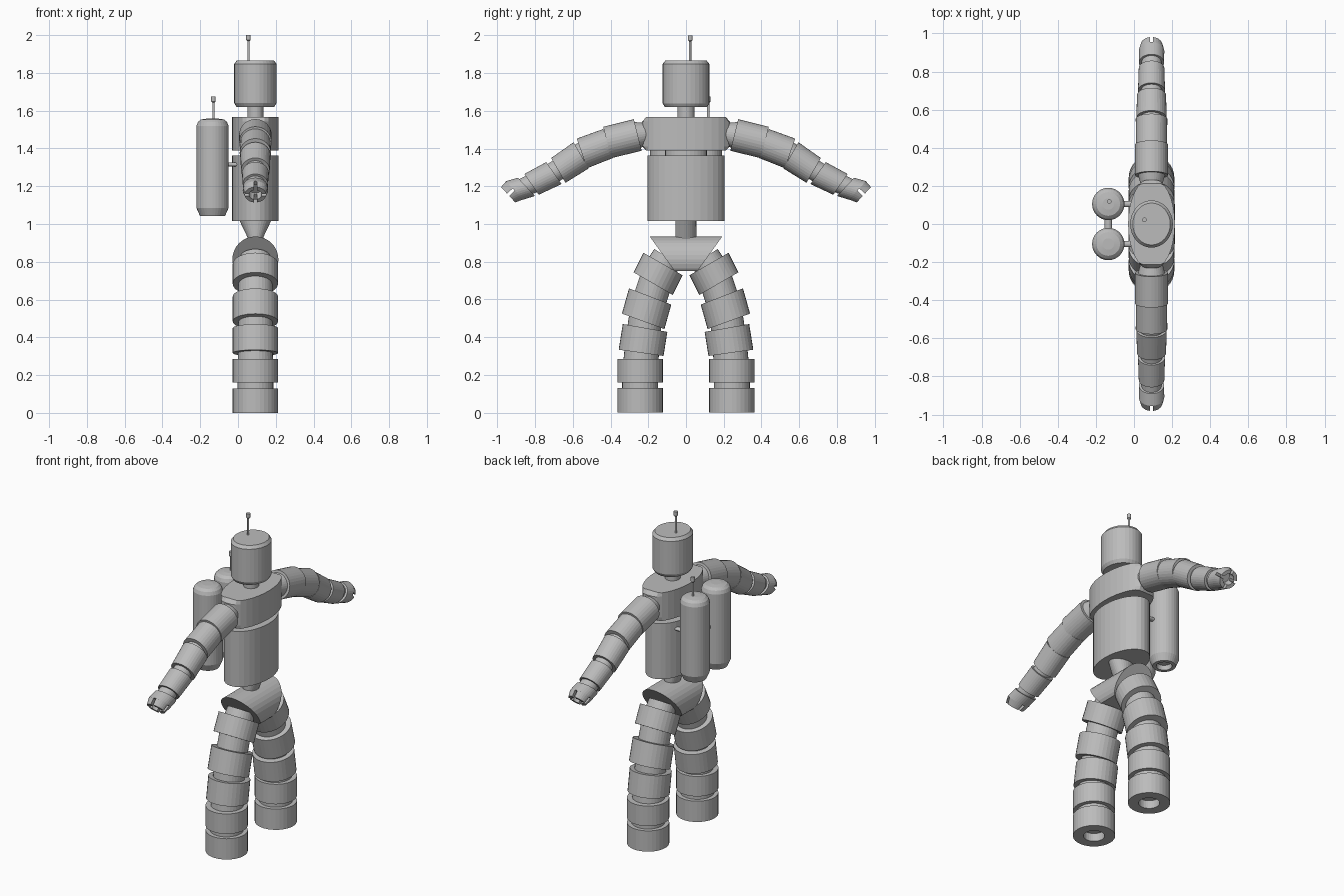
import bpy, bmesh, math
from mathutils import Vector, Matrix

if "Cube" in bpy.data.objects:
    bpy.data.objects.remove(bpy.data.objects["Cube"])

N = 32          # sides of every round part
CX = 0.092      # body axis in x (the figure looks along +x)

grey = bpy.data.materials.new("plain_grey")
grey.diffuse_color = (0.5, 0.5, 0.5, 1)
grey.use_nodes = True
grey.node_tree.nodes["Principled BSDF"].inputs["Base Color"].default_value = grey.diffuse_color


def loft(name, rings):
    """Skin a list of point rings and cap both ends."""
    bm = bmesh.new()
    vs = [[bm.verts.new(p) for p in r] for r in rings]
    for a, b in zip(vs, vs[1:]):
        for i in range(len(a)):
            j = (i + 1) % len(a)
            bm.faces.new((a[i], a[j], b[j], b[i]))
    bm.faces.new(vs[0])
    bm.faces.new(vs[-1])
    bmesh.ops.recalc_face_normals(bm, faces=bm.faces[:])
    me = bpy.data.meshes.new(name)
    bm.to_mesh(me)
    bm.free()
    me.materials.append(grey)
    ob = bpy.data.objects.new(name, me)
    bpy.context.collection.objects.link(ob)
    return ob


def ring(c, u, v):
    c, u, v = Vector(c), Vector(u), Vector(v)
    return [c + u * math.cos(2 * math.pi * i / N) + v * math.sin(2 * math.pi * i / N)
            for i in range(N)]


def column(name, x, y, prof):
    """Upright part; profile rows are (z, radius x, radius y)."""
    return loft(name, [ring((x, y, z), (rx, 0, 0), (0, ry, 0)) for z, rx, ry in prof])


def limb(name, s, rows):
    """Limb part on side s; rows are (y, z, radius, ring tilt in degrees)."""
    rings = []
    for y, z, r, t in rows:
        t = math.radians(t)
        rings.append(ring((CX, s * y, z), (r, 0, 0), (0, s * r * math.cos(t), r * math.sin(t))))
    return loft(name, rings)


# head, neck and aerial
column("head", CX, 0, [(1.62, .10, .112), (1.64, .112, .124), (1.848, .112, .124), (1.866, .098, .11)])
column("neck", CX, 0, [(1.55, .043, .045), (1.63, .043, .045)])


def aerial(name, x, y, z0, z1):
    column(name, x, y, [(z0, .006, .006), (z1 - .032, .006, .006), (z1 - .026, .012, .012), (z1, .012, .012)])


aerial("head_aerial", .055, .022, 1.85, 2.0)

# chest: ellipse with cut-off ends where the arms join
chest = []
for z, cut in ((1.39, .212), (1.412, .232), (1.543, .232), (1.566, .212)):
    chest.append([Vector((p.x, max(-cut, min(cut, p.y)), z))
                  for p in ring((CX, 0, z), (.123, 0, 0), (0, .243, 0))])
loft("chest", chest)
column("spine", CX, 0, [(1.35, .08, .11), (1.40, .08, .11)])
column("torso", CX, 0, [(1.015, .123, .204), (1.362, .123, .204)])
column("waist", CX, 0, [(.90, .04, .056), (.93, .042, .056), (1.02, .085, .056)])

# pelvis: lying cylinder with slanted ends and a flat underside
pelvis = []
for s in (-1, 1):
    pts = []
    for p in ring((CX, 0, .812), (.122, 0, 0), (0, 0, .122)):
        z = max(.75, p.z)
        pts.append(Vector((p.x, s * (.06 + (z - .75) * .72), z)))
    pelvis.append(pts)
loft("pelvis", pelvis)

LEG = [  # top and bottom ring of each leg band: y, z, tilt
    ((.122, .788, 30), (.174, .684, 30)),
    ((.190, .616, 21), (.227, .484, 20)),
    ((.217, .449, 10), (.238, .317, 8)),
    ((.243, .285, 0), (.243, .160, 0)),
]
ARM = [  # inner and outer ring of each arm band: y, z, radius, lean
    ((.256, 1.472, .086), (.418, 1.432, .086), 14),
    ((.412, 1.427, .081), (.552, 1.374, .083), 19),
    ((.556, 1.364, .080), (.677, 1.284, .076), 30),
    ((.700, 1.270, .071), (.819, 1.210, .067), 35),
]

for s, side in ((-1, "right"), (1, "left")):
    # leg bands, foot with a recess, and inner tube
    for k, (a, b) in enumerate(LEG):
        limb(f"{side}_leg_band_{k + 1}", s, [(a[0], a[1], .12, a[2]), (b[0], b[1], .12, b[2])])
    limb(f"{side}_foot", s, [(.243, .13, .12, 0), (.243, 0, .12, 0), (.243, 0, .06, 0), (.243, .05, .06, 0)])
    limb(f"{side}_leg_tube", s, [(.10, .825, .08, 32), (.148, .735, .09, 30), (.208, .55, .09, 20),
                                 (.23, .385, .09, 8), (.243, .22, .095, 0), (.243, .10, .095, 0)])
    # arm bands and inner tube
    for k, (a, b, lean) in enumerate(ARM):
        limb(f"{side}_arm_band_{k + 1}", s, [(*a, 90 - lean), (*b, 90 - lean)])
    limb(f"{side}_arm_tube", s, [(.20, 1.48, .055, 82), (.262, 1.471, .072, 76), (.41, 1.434, .062, 74),
                                 (.55, 1.372, .062, 66), (.69, 1.28, .055, 57), (.80, 1.22, .054, 53),
                                 (.87, 1.19, .052, 48)])
    # hand: hollow grip split into four fingers
    a = math.radians(43)
    d = Vector((0, s * math.cos(a), -math.sin(a)))
    up = Vector((0, s * math.sin(a), math.cos(a)))
    hand = limb(f"{side}_hand", s, [(.846, 1.197, .066, 47), (.909, 1.178, .067, 47), (.943, 1.155, .056, 47),
                                    (.943, 1.155, .034, 47), (.906, 1.189, .034, 47)])
    for k, (wx, wp) in enumerate(((.016, .2), (.2, .016))):
        c = Vector((CX, s * .943, 1.155)) + d * .01
        u, v = Vector((wx / 2, 0, 0)), up * (wp / 2)
        cutter = loft(f"{side}_finger_slot_{k + 1}",
                      [[c + d * t + u + v, c + d * t + u - v, c + d * t - u - v, c + d * t - u + v]
                       for t in (-.05, .05)])
        cutter.hide_render = True
        cutter.hide_set(True)
        m = hand.modifiers.new("slot", 'BOOLEAN')
        m.operation = 'DIFFERENCE'
        m.solver = 'EXACT'
        m.object = cutter
    # back tank with a nozzle recess, and its bracket
    column(f"{side}_tank", -.135, s * .105,
           [(1.07, .04, .04), (1.042, .045, .045), (1.042, .066, .066), (1.085, .085, .085), (1.52, .085, .085),
            (1.54, .077, .077), (1.553, .062, .062), (1.558, .03, .03)])
    loft(f"{side}_tank_bracket", [ring((x, s * .105, 1.315), (0, .016, 0), (0, 0, .011)) for x in (-.08, .03)])

# bar between the tanks and the tank aerial
loft("tank_bar", [ring((-.135, y, 1.315), (.02, 0, 0), (0, 0, .02)) for y in (-.05, .05)])
aerial("tank_aerial", -.13, .118, 1.54, 1.675)
